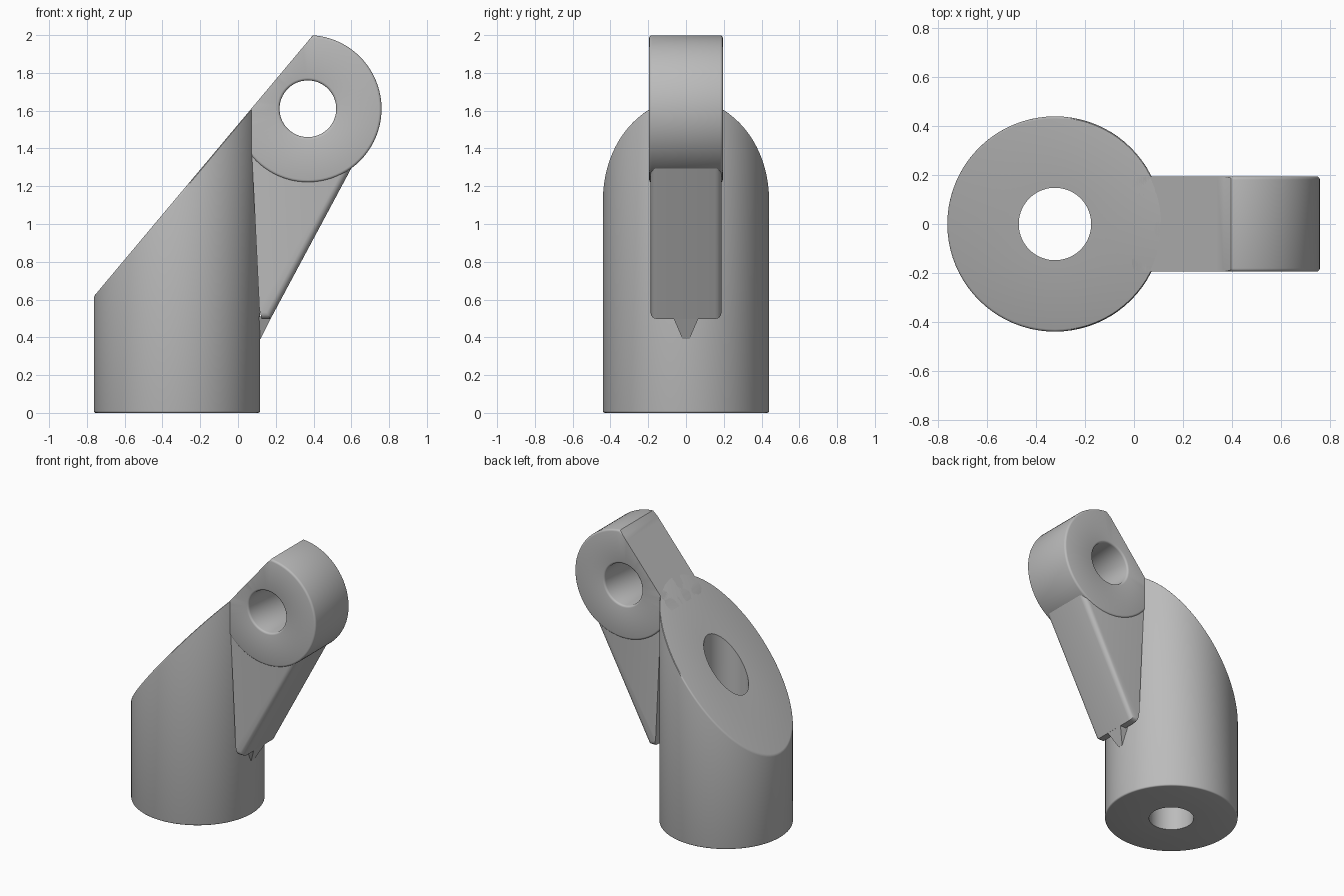
import bpy, bmesh, math
from math import sin, cos, radians

cube = bpy.data.objects.get("Cube")
if cube:
    bpy.data.objects.remove(cube, do_unlink=True)

grey = bpy.data.materials.new("plain grey")
grey.use_nodes = True
COLOUR = (0.5, 0.5, 0.5, 1)
grey.diffuse_color = COLOUR
grey.node_tree.nodes["Principled BSDF"].inputs["Base Color"].default_value = COLOUR

TILT = radians(50)             # slope of the slanted face
POST_X, POST_R, BORE_R = -0.323, 0.44, 0.148
EYE_X, EYE_Z, EYE_R, EYE_HOLE = 0.37, 1.61, 0.39, 0.15
HALF = 0.195                   # half thickness of the eye


def slant_z(x):
    return 0.615 + (x + 0.765) * math.tan(TILT)


def finish(name, bm):
    bmesh.ops.recalc_face_normals(bm, faces=bm.faces[:])
    mesh = bpy.data.meshes.new(name)
    bm.to_mesh(mesh)
    bm.free()
    obj = bpy.data.objects.new(name, mesh)
    bpy.context.collection.objects.link(obj)
    mesh.materials.append(grey)
    bpy.ops.object.select_all(action='DESELECT')
    obj.select_set(True)
    bpy.context.view_layer.objects.active = obj
    bpy.ops.object.shade_smooth_by_angle(angle=radians(32))
    return obj


def bevel(bm, edges, width, segments=3):
    bmesh.ops.bevel(bm, geom=edges, offset=width, segments=segments,
                    profile=0.5, affect='EDGES', clamp_overlap=True)


def ring_solid(name, rings, rounded, width):
    """Join closed rings of points into a tube; round the listed rings."""
    bm = bmesh.new()
    loops = [[bm.verts.new(p) for p in ring] for ring in rings]
    n = len(loops[0])
    for k, a in enumerate(loops):
        b = loops[(k + 1) % len(loops)]
        for i in range(n):
            j = (i + 1) % n
            bm.faces.new((a[i], a[j], b[j], b[i]))
    edges = [bm.edges.get((loops[k][i], loops[k][(i + 1) % n]))
             for k in rounded for i in range(n)]
    bevel(bm, edges, width)
    return finish(name, bm)


# Upright post with a slanted top and a vertical bore
turns = [i * math.tau / 80 for i in range(80)]


def post_ring(r, top):
    pts = [(POST_X + r * cos(a), r * sin(a)) for a in turns]
    return [(x, y, slant_z(x) if top else 0) for x, y in pts]


ring_solid("post", [post_ring(POST_R, False), post_ring(POST_R, True),
                    post_ring(BORE_R, True), post_ring(BORE_R, False)],
           (0, 1), 0.01)

# Eye: a thick disc with a cross hole, cut flat along the slanted face
flat = (slant_z(EYE_X) - EYE_Z) * cos(TILT)
corner = math.acos(flat / EYE_R)
offsets = [-corner + 2 * corner * i / 24 for i in range(24)]
offsets += [corner + (math.tau - 2 * corner) * i / 56 for i in range(56)]


def eye_ring(outer, y):
    pts = []
    for d in offsets:
        r = EYE_HOLE
        if outer:
            r = flat / cos(d) if abs(d) < corner else EYE_R
        a = TILT + math.pi / 2 + d
        pts.append((EYE_X + r * cos(a), y, EYE_Z + r * sin(a)))
    return pts


ring_solid("eye", [eye_ring(True, -HALF), eye_ring(True, HALF),
                   eye_ring(False, HALF), eye_ring(False, -HALF)],
           (0, 1, 2, 3), 0.014)

# Support rib under the eye, with rounded outer edges
W = 0.188
profile = [(0.073, 1.38), (0.113, 0.55), (0.125, 0.497), (0.172, 0.497), (0.64, 1.37)]
bm = bmesh.new()
sides = [[bm.verts.new((x, y, z)) for x, z in profile] for y in (-W, W)]
for side in sides:
    bm.faces.new(side)
for i in range(len(profile)):
    j = (i + 1) % len(profile)
    bm.faces.new((sides[0][i], sides[0][j], sides[1][j], sides[1][i]))
outer = [bm.edges.get((s[i], s[i + 1])) for s in sides for i in (2, 3)]
bevel(bm, outer, 0.035, 4)
finish("support_rib", bm)

# Small tapered tip below the rib
bm = bmesh.new()
for s in (-1, 1):
    for x, y, z in ((0.05, 0.07, 0.51), (0.178, 0.07, 0.51), (0.145, 0.038, 0.445),
                    (0.05, 0.038, 0.445), (0.118, 0.018, 0.39), (0.05, 0.018, 0.39)):
        bm.verts.new((x, s * y, z))
bmesh.ops.convex_hull(bm, input=bm.verts[:])
finish("rib_tip", bm)
